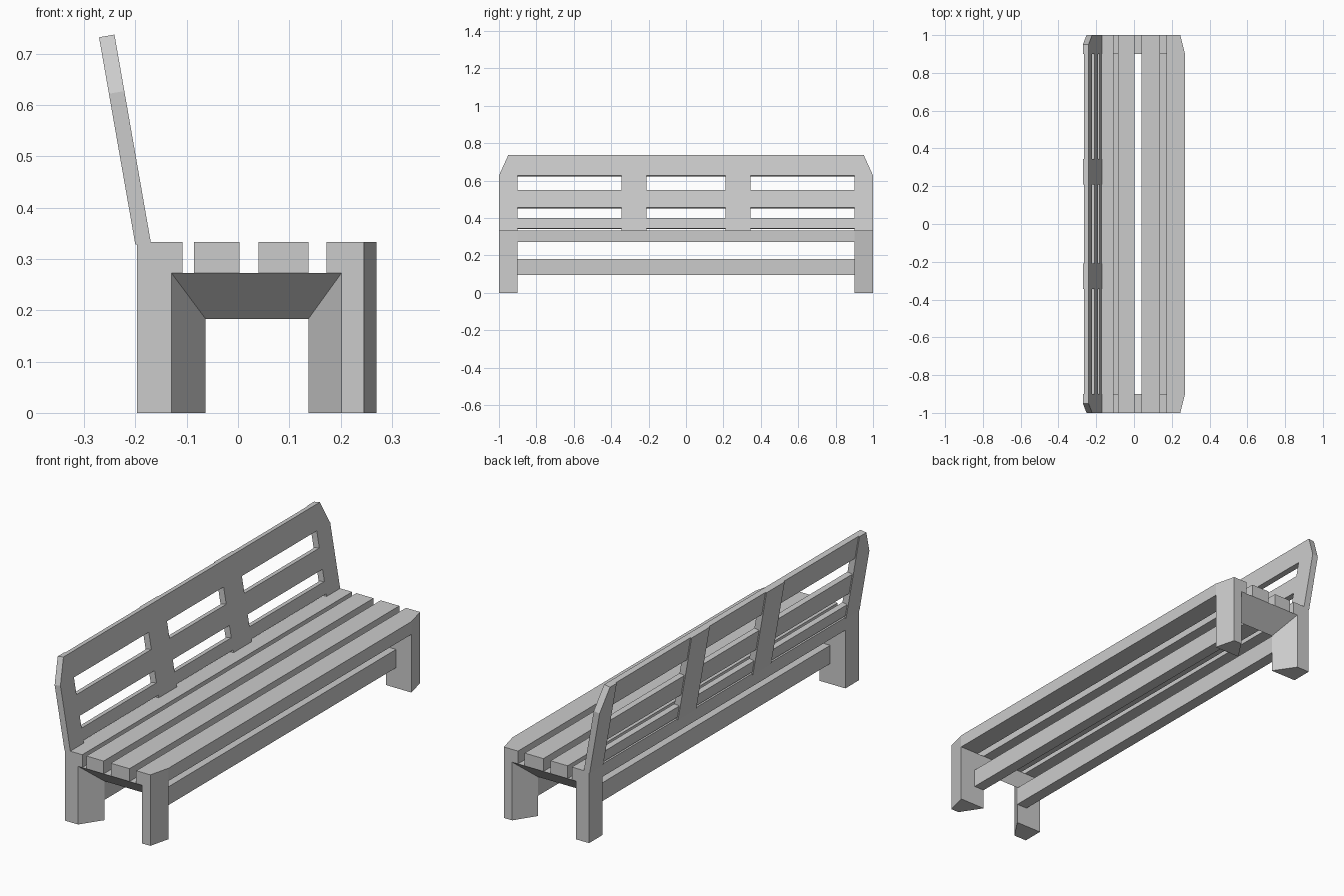
import bpy, bmesh
from mathutils import Vector

cube = bpy.data.objects.get("Cube")
if cube:
    bpy.data.objects.remove(cube, do_unlink=True)

grey = bpy.data.materials.new("light_grey")
grey.use_nodes = True
colour = (0.6, 0.6, 0.6, 1)
grey.diffuse_color = colour
grey.node_tree.nodes["Principled BSDF"].inputs["Base Color"].default_value = colour


def prism(name, outline, start, sweep, place=lambda p: p):
    """Sweep a closed outline; place() maps (a, b, c) onto the model."""
    bm = bmesh.new()
    low = [bm.verts.new(place(Vector((a, b, start)))) for a, b in outline]
    high = [bm.verts.new(place(Vector((a, b, start + sweep)))) for a, b in outline]
    bm.faces.new(low)
    bm.faces.new(high)
    n = len(outline)
    for i in range(n):
        j = (i + 1) % n
        bm.faces.new((low[i], low[j], high[j], high[i]))
    bmesh.ops.recalc_face_normals(bm, faces=bm.faces)
    mesh = bpy.data.meshes.new(name)
    bm.to_mesh(mesh)
    bm.free()
    mesh.materials.append(grey)
    obj = bpy.data.objects.new(name, mesh)
    bpy.context.collection.objects.link(obj)
    return obj


def rect(a0, a1, b0, b1):
    return [(a0, b0), (a1, b0), (a1, b1), (a0, b1)]


SEAT_LOW, SEAT_TOP, INNER = 0.273, 0.333, 0.9

# Seat planks, the front one with clipped outer corners
for name, x0, x1 in (("back", -0.197, -0.108), ("inner_back", -0.086, 0.003),
                     ("inner_front", 0.04, 0.137)):
    prism(name + "_seat_plank", rect(x0, x1, -1, 1), SEAT_LOW, SEAT_TOP - SEAT_LOW)
prism("front_seat_plank", [(0.172, -1), (0.245, -1), (0.27, -INNER),
                           (0.27, INNER), (0.245, 1), (0.172, 1)],
      SEAT_LOW, SEAT_TOP - SEAT_LOW)

# Legs and sloping cross beams at each end
back_leg = [(-0.197, 1), (-0.13, 1), (-0.063, INNER), (-0.197, INNER)]
front_leg = [(0.137, INNER), (0.202, 1), (0.245, 1), (0.27, INNER)]
for side, s in (("left", 1), ("right", -1)):
    def flip(p, s=s):
        return Vector((p.x, p.y * s, p.z))

    prism(side + "_back_leg", back_leg, 0, SEAT_LOW, flip)
    prism(side + "_front_leg", front_leg, 0, SEAT_LOW, flip)
    beam = prism(side + "_cross_beam",
                 [(INNER, SEAT_LOW), (1, SEAT_LOW), (INNER, 0.183)], -0.13, 0.332,
                 lambda p, s=s: Vector((p.z, p.x * s, p.y)))

# Long lower rails
for name, x0, x1 in (("back", -0.118, -0.063), ("front", 0.137, 0.19)):
    prism(name + "_lower_rail", rect(x0, x1, -INNER, INNER), 0.095, 0.086)

# Leaning backrest: outlines are (y, height), depth runs backwards
LEAN = 0.175


def lean(p):
    return Vector((-0.17 - LEAN * (p.y - SEAT_TOP) - p.z, p.x, p.y - LEAN * p.z))


TOP, SHOULDER, THICK, THIN = 0.737, 0.627, 0.03, 0.025
prism("backrest_top_board", [(-1, SHOULDER), (1, SHOULDER), (0.95, TOP), (-0.95, TOP)],
      0, THIN, lean)
prism("backrest_middle_slat", rect(-1, 1, 0.455, 0.55), 0, THIN, lean)
prism("backrest_bottom_slat", rect(-1, 1, 0.345, 0.4), 0, THIN, lean)
for side, s in (("left", 1), ("right", -1)):
    prism(side + "_backrest_end_post",
          [(s * INNER, SEAT_TOP), (s, SEAT_TOP), (s, SHOULDER),
           (s * 0.95, TOP), (s * INNER, TOP)], 0, THICK, lean)
    prism(side + "_backrest_inner_post", rect(s * 0.21, s * 0.345, SEAT_TOP, TOP),
          0, THICK, lean)
